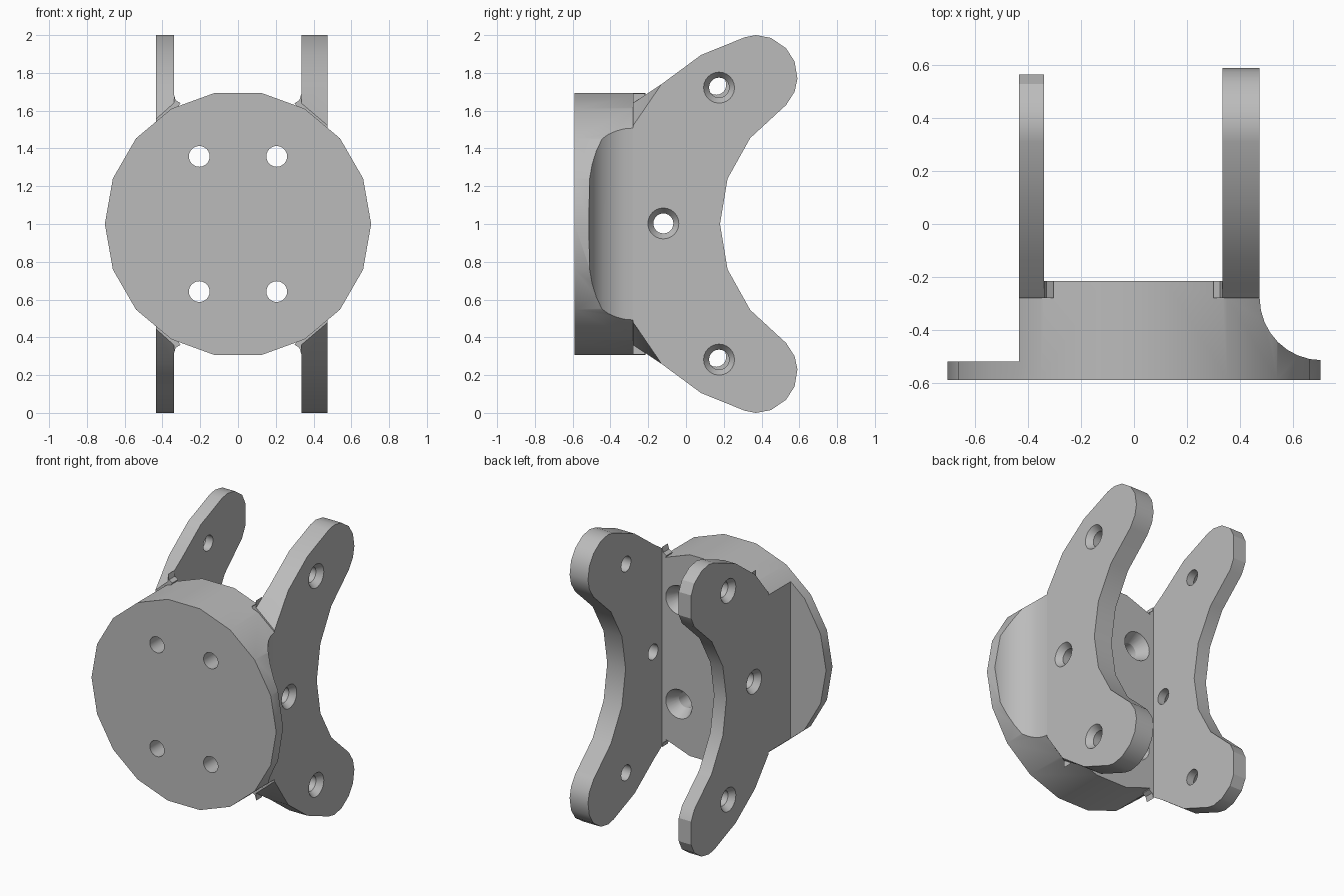
import bpy, bmesh, math
from mathutils import Vector

if "Cube" in bpy.data.objects:
    bpy.data.objects.remove(bpy.data.objects["Cube"], do_unlink=True)

GREY = (0.5, 0.5, 0.5, 1)
mat = bpy.data.materials.new("plain grey")
mat.use_nodes = True
mat.diffuse_color = GREY
mat.node_tree.nodes["Principled BSDF"].inputs["Base Color"].default_value = GREY


def loft(name, rings):
    """Closed solid through rings of equal point count."""
    bm = bmesh.new()
    loops = [[bm.verts.new(p) for p in ring] for ring in rings]
    for a, b in zip(loops, loops[1:]):
        for i in range(len(a)):
            j = (i + 1) % len(a)
            bm.faces.new((a[i], a[j], b[j], b[i]))
    bm.faces.new(loops[0])
    bm.faces.new(loops[-1])
    bmesh.ops.recalc_face_normals(bm, faces=bm.faces)
    mesh = bpy.data.meshes.new(name)
    bm.to_mesh(mesh)
    bm.free()
    mesh.materials.append(mat)
    obj = bpy.data.objects.new(name, mesh)
    bpy.context.collection.objects.link(obj)
    return obj


def boolean(obj, tool, operation):
    mod = obj.modifiers.new("cut", "BOOLEAN")
    mod.operation = operation
    mod.solver = "EXACT"
    mod.object = tool
    bpy.context.view_layer.objects.active = obj
    bpy.ops.object.modifier_apply(modifier=mod.name)
    bpy.data.objects.remove(tool, do_unlink=True)


def circle(centre, axis, radius, sides):
    u = Vector((0, 0, 1)).cross(axis).normalized()
    w = axis.cross(u)
    angles = [math.tau * i / sides for i in range(sides)]
    return [centre + radius * (u * math.cos(a) + w * math.sin(a)) for a in angles]


def drill(obj, start, axis, r, big, sink):
    """Countersunk through hole entering at start along axis."""
    start, axis = Vector(start), Vector(axis)
    steps = ((-0.02, big), (0, big), (sink, r), (0.6, r))
    rings = [circle(start + axis * d, axis, rad, 24) for d, rad in steps]
    boolean(obj, loft("hole_cutter", rings), "DIFFERENCE")


# Round base: disc trimmed by its plan outline, with a concave sweep on the left
CZ, R = 1.0, 0.705
base = loft("round_base", [circle(Vector((0, y, CZ)), Vector((0, 1, 0)), R, 18)
                           for y in (-0.59, -0.215)])
sweep = [(0.71 - 0.235 * math.sin(a), -0.28 - 0.235 * math.cos(a))
         for a in [math.pi / 2 * i / 8 for i in range(9)]]
plan = [(-0.8, -0.7), (0.8, -0.7), (0.8, -0.515)] + sweep + [
    (0.335, -0.28), (0.335, -0.1), (-0.34, -0.1), (-0.34, -0.28),
    (-0.435, -0.28), (-0.435, -0.52), (-0.8, -0.52)]
trim = loft("plan_trim", [[(x, y, z) for x, y in plan] for z in (0.1, 1.9)])
boolean(base, trim, "INTERSECT")
for x in (-0.205, 0.205):
    for z in (-0.358, 0.358):
        drill(base, (x, -0.215, CZ + z), (0, -1, 0), 0.055, 0.1, 0.08)

# Curved fork arms: upper half outline as (y, height above centre)
upper = [(-0.13, 0.74), (0.08, 0.895), (0.31, 0.988), (0.37, 1.0), (0.45, 0.985),
         (0.53, 0.93), (0.575, 0.86), (0.59, 0.77), (0.575, 0.7), (0.53, 0.63),
         (0.34, 0.455), (0.22, 0.24)]


def arm(name, inner, outer, reach, hole_shift):
    def outline(x, root):
        half = [(-0.28, root)] + [(min(y, reach), z) for y, z in upper]
        full = half + [(0.18, 0)] + [(y, -z) for y, z in reversed(half)]
        return [(x, y, CZ + z) for y, z in full]
    root = math.sqrt(R * R - outer * outer)
    obj = loft(name, [outline(inner, 0.64), outline(outer, root)])
    side = math.copysign(1, outer)
    for y, z in ((0.175, 0.722), (-0.12, 0.003), (0.175, -0.718)):
        shift = hole_shift if abs(z) > 0.1 else 0
        drill(obj, (outer, y - shift, CZ + z + shift), (-side, 0, 0), 0.053, 0.082, 0.04)
    # Small webs where the arm leaves the disc rim
    webs = []
    for s in (-1, 1):
        tri = [(inner, 0.69), (inner - side * 0.01, 0.655),
               (inner - side * 0.035, 0.64), (inner, 0.58)]
        webs.append(loft(name + "_web", [[(x, y, CZ + s * z) for x, z in tri]
                                         for y in (-0.28, -0.216)]))
    return [obj] + webs


parts = [base]
parts += arm("left_arm", 0.335, 0.475, 0.59, 0)
parts += arm("right_arm", -0.34, -0.435, 0.565, 0.015)

bpy.ops.object.select_all(action="DESELECT")
for part in parts:
    part.select_set(True)
bpy.context.view_layer.objects.active = base
bpy.ops.object.shade_smooth_by_angle(angle=math.radians(25))
